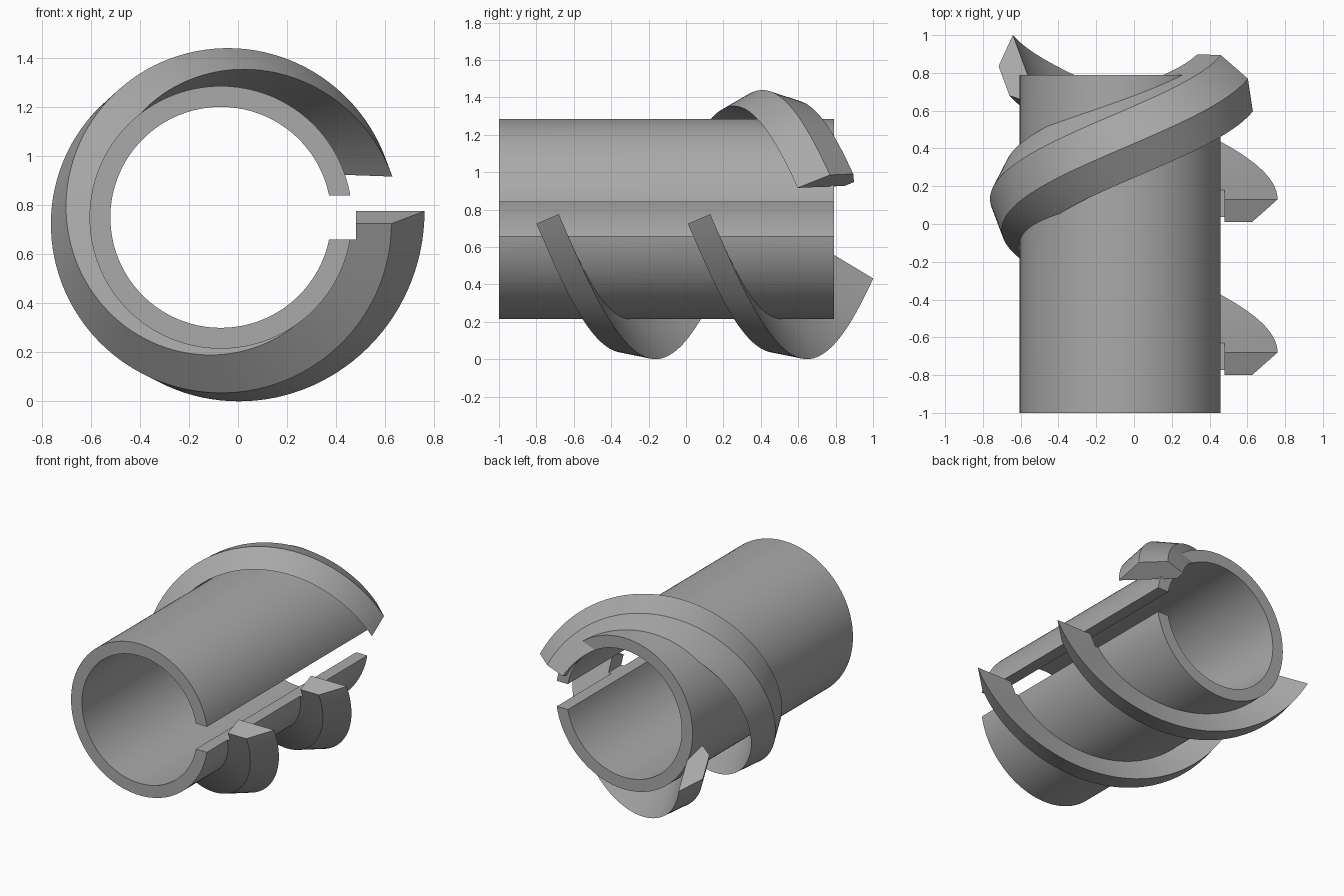
import bpy, bmesh, math
from mathutils import Vector, Matrix

cube = bpy.data.objects.get("Cube")
if cube:
    bpy.data.objects.remove(cube, do_unlink=True)

AXIS_X, AXIS_Z = -0.07, 0.75
PITCH, PATH_R = 1.62, 0.60
LEAD = math.atan(PITCH / (2 * math.pi * PATH_R))

grey = bpy.data.materials.new("machined grey")
grey.use_nodes = True
colour = (0.4, 0.4, 0.4, 1)
grey.diffuse_color = colour
grey.node_tree.nodes["Principled BSDF"].inputs["Base Color"].default_value = colour


def make_object(name, bm):
    bmesh.ops.recalc_face_normals(bm, faces=bm.faces)
    mesh = bpy.data.meshes.new(name)
    bm.to_mesh(mesh)
    bm.free()
    mesh.materials.append(grey)
    obj = bpy.data.objects.new(name, mesh)
    bpy.context.collection.objects.link(obj)
    return obj


def cylinder(name, radius, y0, y1):
    bm = bmesh.new()
    place = Matrix.Translation((AXIS_X, (y0 + y1) / 2, AXIS_Z)) @ Matrix.Rotation(math.pi / 2, 4, 'X')
    bmesh.ops.create_cone(bm, cap_ends=True, segments=128, radius1=radius,
                          radius2=radius, depth=y1 - y0, matrix=place)
    return make_object(name, bm)


def box(name, low, high):
    bm = bmesh.new()
    low, high = Vector(low), Vector(high)
    place = Matrix.Translation((low + high) / 2) @ Matrix.Diagonal((*(high - low), 1))
    bmesh.ops.create_cube(bm, size=1, matrix=place)
    return make_object(name, bm)


def thread(name, y_start, degrees):
    """Sweep a trapezoid along a helix, letting it roll naturally with the path."""
    profile = [(-0.095, -0.065), (0.095, -0.065), (0.23, 0.065), (-0.23, 0.065)]
    bm = bmesh.new()
    steps = int(degrees / 3)
    rings = []
    for i in range(steps + 1):
        phi = math.radians(degrees) * i / steps
        radial = Vector((math.cos(phi), 0, -math.sin(phi)))
        around = Vector((-math.sin(phi), 0, -math.cos(phi)))
        across = Vector((0, math.cos(LEAD), 0)) - around * math.sin(LEAD)
        centre = Vector((AXIS_X, y_start + PITCH * phi / (2 * math.pi), AXIS_Z)) + radial * PATH_R
        roll = phi * math.sin(LEAD)
        c, s = math.cos(roll), math.sin(roll)
        rings.append([bm.verts.new(centre + radial * (u * c - v * s) + across * (u * s + v * c))
                      for u, v in profile])
    for a, b in zip(rings, rings[1:]):
        for k in range(4):
            n = (k + 1) % 4
            bm.faces.new((a[k], a[n], b[n], b[k]))
    bm.faces.new(rings[0])
    bm.faces.new(rings[-1])
    return make_object(name, bm)


# Solid barrel, two helical ridges, then the bore and the side slot
tube = cylinder("threaded_tube", 0.535, -1, 0.79)
tools = [
    (thread("long_thread", -0.74, 340), 'UNION'),
    (thread("short_thread", 0.07, 159), 'UNION'),
    (cylinder("bore_cutter", 0.45, -1.5, 1.5), 'DIFFERENCE'),
    (box("slot_cutter", (0, -1.5, 0.66), (0.48, 1.5, 0.84)), 'DIFFERENCE'),
]
for tool, operation in tools:
    tool.hide_render = True
    mod = tube.modifiers.new(tool.name, 'BOOLEAN')
    mod.object = tool
    mod.operation = operation
    mod.solver = 'EXACT'

# Bake the booleans and discard the helpers
evaluated = tube.evaluated_get(bpy.context.evaluated_depsgraph_get())
baked = bpy.data.meshes.new_from_object(evaluated)
tube.modifiers.clear()
tube.data = baked
for tool, _ in tools:
    bpy.data.objects.remove(tool, do_unlink=True)

bpy.ops.object.select_all(action='DESELECT')
tube.select_set(True)
bpy.context.view_layer.objects.active = tube
bpy.ops.object.shade_smooth_by_angle(angle=math.radians(25))
